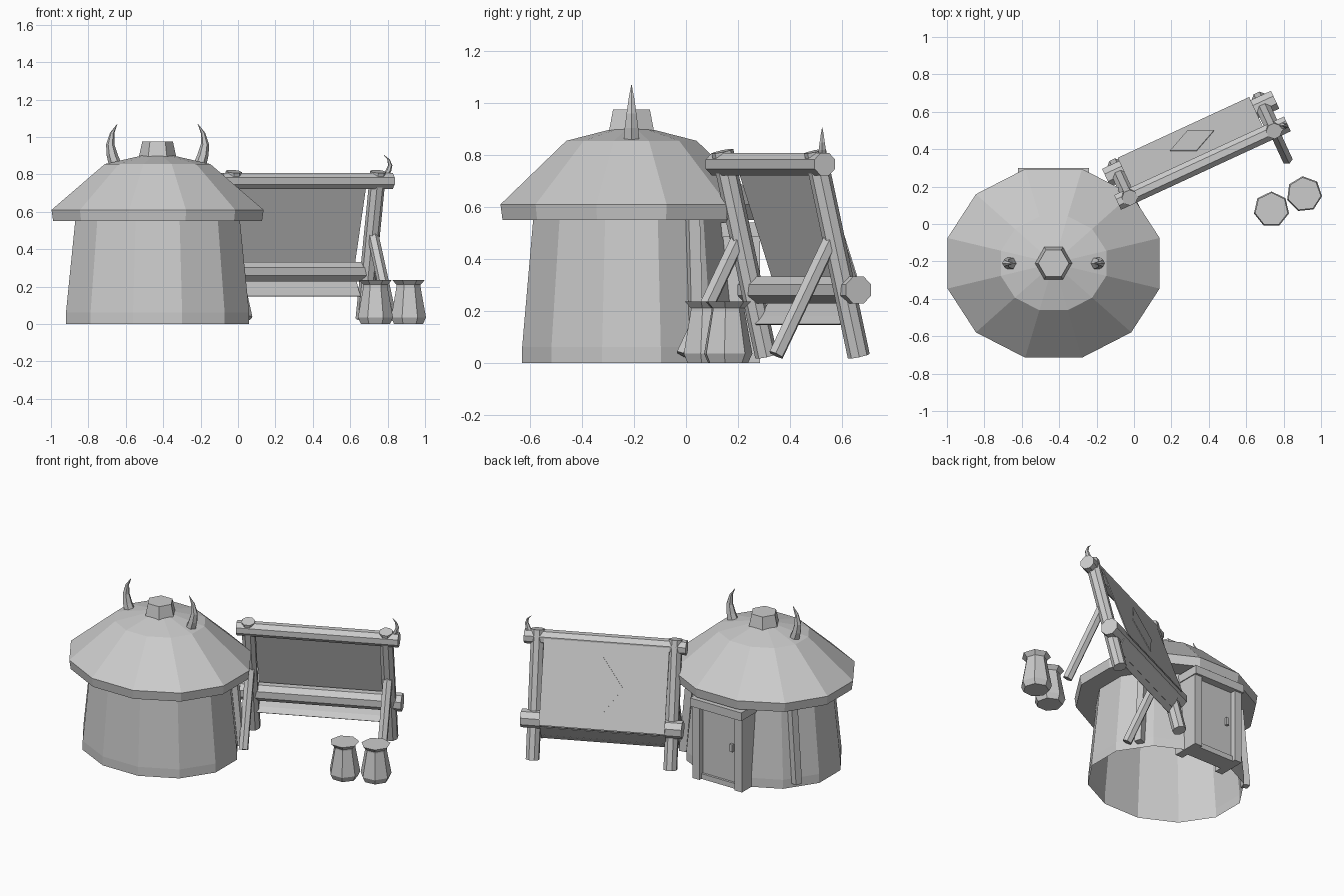
import bpy, bmesh
from math import cos, sin, pi, radians
from mathutils import Vector

if "Cube" in bpy.data.objects:
    bpy.data.objects.remove(bpy.data.objects["Cube"])

GREY = (0.6, 0.6, 0.6, 1)
clay = bpy.data.materials.new("plain_grey")
clay.use_nodes = True
clay.diffuse_color = GREY
clay.node_tree.nodes["Principled BSDF"].inputs["Base Color"].default_value = GREY


def finish(name, bm):
    mesh = bpy.data.meshes.new(name)
    bm.to_mesh(mesh)
    bm.free()
    mesh.materials.append(clay)
    obj = bpy.data.objects.new(name, mesh)
    bpy.context.collection.objects.link(obj)
    return obj


def skin(name, rings, bottom=True, top=True):
    """Join rings of points into a tube, optionally closed at the ends."""
    bm = bmesh.new()
    loops = [[bm.verts.new(p) for p in ring] for ring in rings]
    n = len(loops[0])
    for a, b in zip(loops, loops[1:]):
        for i in range(n):
            j = (i + 1) % n
            bm.faces.new((a[i], a[j], b[j], b[i]))
    if bottom:
        bm.faces.new(loops[0][::-1])
    if top:
        bm.faces.new(loops[-1])
    return finish(name, bm)


def turned(name, center, profile, n, turn=0, squash=1, **caps):
    """Upright faceted form from (radius, height) pairs."""
    rings = [[(center[0] + r * cos(turn + 2 * pi * i / n),
               center[1] + r * squash * sin(turn + 2 * pi * i / n), z)
              for i in range(n)] for r, z in profile]
    return skin(name, rings, **caps)


def beam(name, start, end, radius, n=8):
    a, b = Vector(start), Vector(end)
    q = (b - a).to_track_quat('Z', 'Y')
    rings = [[p + q @ Vector((radius * cos(2 * pi * (i + .5) / n),
                              radius * sin(2 * pi * (i + .5) / n), 0))
              for i in range(n)] for p in (a, b)]
    return skin(name, rings)


def box(name, lo, hi):
    rings = [[(lo[0], lo[1], z), (hi[0], lo[1], z), (hi[0], hi[1], z), (lo[0], hi[1], z)]
             for z in (lo[2], hi[2])]
    return skin(name, rings)


def horn(name, base, side, size):
    """Tapered horn that bulges toward side and curls back at the tip."""
    path = [(0, 0, .036), (.018, .25, .03), (.028, .5, .022), (.018, .78, .012), (-.01, 1, .001)]
    rings = [[(base[0] + side * dx + r * cos(pi * i / 3) * size,
               base[1] + r * sin(pi * i / 3) * size,
               base[2] + h * .22 * size) for i in range(6)]
             for dx, h, r in path]
    return skin(name, rings)


# Hut: open-bottomed wall, faceted roof, roof cap
HX, HY = -0.43, -0.21
STEP = pi / 12
turned("hut_wall", (HX, HY), [(.507, 0), (.507, .06), (.455, .56)], 12, STEP, .86,
       bottom=False, top=False)
turned("hut_roof", (HX, HY), [(.578, .55), (.587, .61), (.292, .855), (.02, .915)], 12, STEP, .89)
turned("roof_cap", (HX, HY), [(.105, .87), (.082, .975)], 6)
for side, label in ((-1, "right"), (1, "left")):
    horn(f"roof_horn_{label}", (HX + side * .225, HY, .85), side, 1)
    beam(f"wall_post_{label}", (HX + side * .42, HY + .25, .03),
         (HX + side * .375, HY + .235, .57), .032, 4)

# Doorway on the back
for side, label in ((-1, "right"), (1, "left")):
    x = HX + side * .157
    box(f"door_post_{label}", (x - .027, .1, 0), (x + .027, .285, .5))
box("door_lintel", (HX - .19, .08, .485), (HX + .19, .3, .54))
box("door_panel", (HX - .135, .2, .02), (HX + .135, .25, .49))
box("door_sill", (HX - .135, .15, 0), (HX + .135, .265, .035))
box("door_handle", (HX - .1, .25, .24), (HX - .08, .268, .29))

# Leaning sign frame: u runs along the sign, v runs toward the back
ANGLE = radians(24.8)
ORIGIN = Vector((-0.09, 0.12, 0))
U = Vector((cos(ANGLE), sin(ANGLE), 0))
V = Vector((-sin(ANGLE), cos(ANGLE), 0))


def at(u, v, z):
    return ORIGIN + U * u + V * v + Vector((0, 0, z))


beam("sign_top_beam", at(0, -.005, .765), at(1, -.005, .765), .047)
beam("sign_lower_beam", at(0, .14, .28), at(.995, .14, .28), .057)
for u, label in ((.07, "right"), (.92, "left")):
    beam(f"sign_post_{label}", at(u, -.01, .815), at(u, .176, .025), .043)
    beam(f"sign_strut_{label}", at(u, .06, .48), at(u, -.175, .03), .031, 6)
horn("sign_horn", at(.965, 0, .79), 1, .53)


def sheet(name, corners, thickness):
    """Thin panel from a flat outline, grown along its normal."""
    normal = (corners[1] - corners[0]).cross(corners[-1] - corners[0]).normalized()
    return skin(name, [corners, [p + normal * thickness for p in corners]])


def board_point(u, z, lift=0):
    return at(u, .04 + .345 * (.75 - z) + lift, z)


# Sign board, folded flap beneath it and diamond emblem
L, R = .1, .875
sheet("sign_board", [board_point(R, .27), board_point(L, .27),
                     board_point(L, .785), board_point(R, .785)], .006)
sheet("sign_flap_upper", [at(R, .14, .18), at(L, .14, .18), at(L, .18, .25), at(R, .18, .25)], .006)
sheet("sign_flap_lower", [at(R, .115, .15), at(L, .115, .15), at(L, .14, .18), at(R, .14, .18)], .006)
sheet("sign_diamond", [board_point(.63, .52, .007), board_point(.5, .35, .007),
                       board_point(.37, .52, .007), board_point(.5, .69, .007)][::-1]
      [::-1], .003)

# Jars
JAR = [(.08, 0), (.096, .035), (.066, .2), (.066, .21), (.09, .235)]
turned("jar_near", (.735, .078), JAR, 7, pi / 2)
turned("jar_far", (.91, .16), JAR, 7, pi / 2 + .1)
